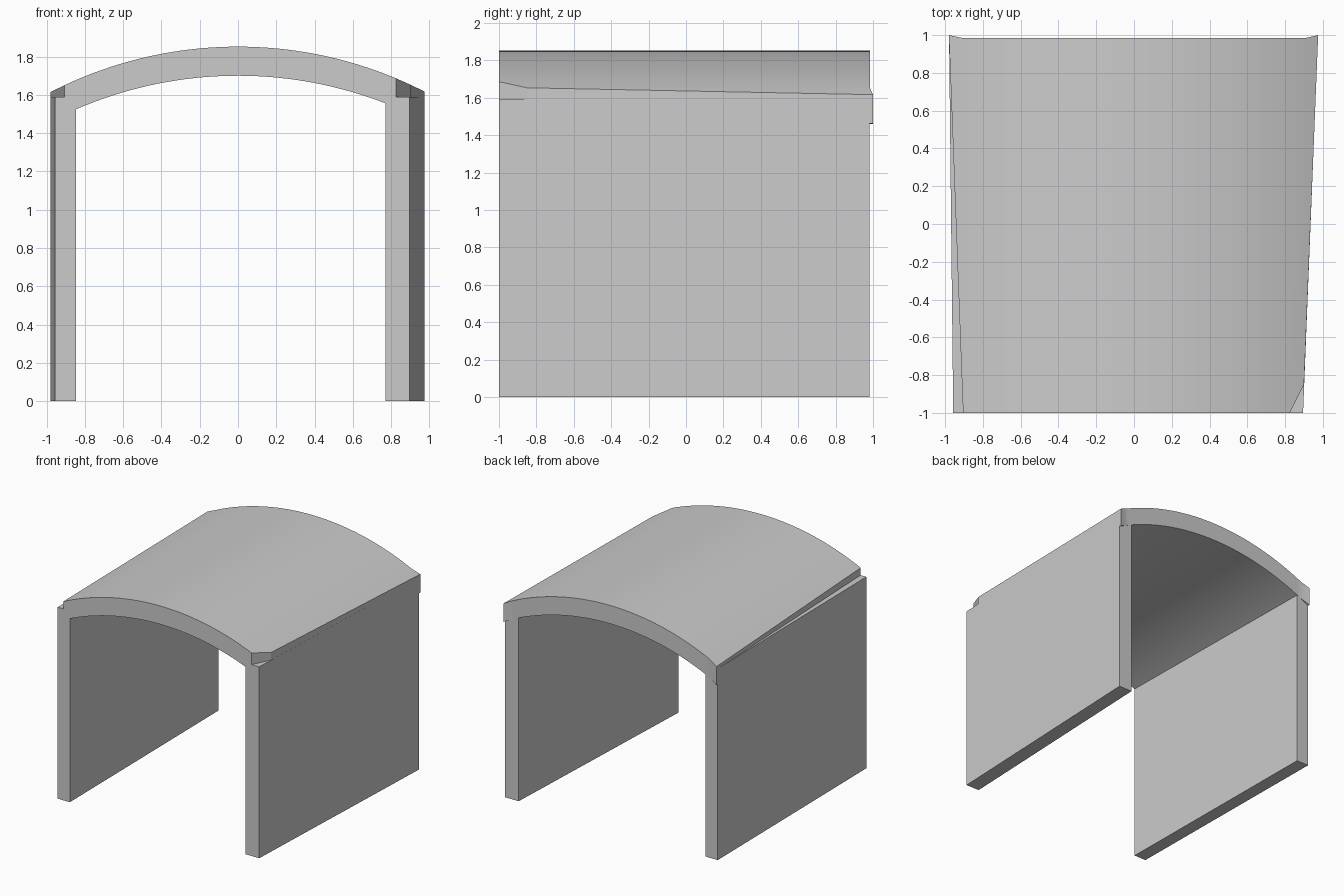
import bpy, bmesh, math

if "Cube" in bpy.data.objects:
    bpy.data.objects.remove(bpy.data.objects["Cube"])


def finish(name, bm):
    bmesh.ops.remove_doubles(bm, verts=bm.verts, dist=1e-5)
    bmesh.ops.recalc_face_normals(bm, faces=bm.faces)
    mesh = bpy.data.meshes.new(name)
    bm.to_mesh(mesh)
    bm.free()
    ob = bpy.data.objects.new(name, mesh)
    bpy.context.collection.objects.link(ob)
    return ob


def prism(name, outline, z0, z1):
    """Extrude a plan outline from z0 up to z1."""
    bm = bmesh.new()
    face = bm.faces.new([bm.verts.new((x, y, z0)) for x, y in outline])
    ext = bmesh.ops.extrude_face_region(bm, geom=[face])["geom"]
    bmesh.ops.translate(bm, vec=(0, 0, z1 - z0),
                        verts=[g for g in ext if isinstance(g, bmesh.types.BMVert)])
    return finish(name, bm)


def lerp_path(path, x):
    for (x0, y0), (x1, y1) in zip(path, path[1:]):
        if x <= x1:
            return y0 + (y1 - y0) * (x - x0) / (x1 - x0)
    return path[-1][1]


def arc(x, top, radius):
    return top - radius + math.sqrt(radius * radius - x * x)


# Side walls, splayed in plan
WALL_TOP = 1.59
prism("left_wall", [(-0.957, -1), (-0.845, -1), (-0.865, 0.982), (-0.979, 0.982)], 0, WALL_TOP)
prism("right_wall", [(0.77, -1), (0.895, -1), (0.974, 0.982), (0.85, 0.982)], 0, WALL_TOP)

# Arched roof slab: plan outline split into front and back edges
FRONT = [(-0.98, 1), (-0.905, -1), (0.825, -1), (0.90, -0.85), (0.975, 1)]
BACK = [(-0.98, 1), (-0.905, 0.984), (0.905, 0.984), (0.975, 1)]
xs = sorted({p[0] for p in FRONT + BACK} | {-0.905 + 1.73 * i / 36 for i in range(1, 36)})
bm = bmesh.new()
rings = []
for x in xs:
    yf, yb = lerp_path(FRONT, x), lerp_path(BACK, x)
    zi, zo = arc(x, 1.70, 2.13), arc(x, 1.852, 2.14)
    rings.append([bm.verts.new(p) for p in
                  ((x, yf, zi), (x, yf, zo), (x, yb, zo), (x, yb, zi))])
for a, b in zip(rings, rings[1:]):
    for i in range(4):
        j = (i + 1) % 4
        bm.faces.new((a[i], a[j], b[j], b[i]))
roof = finish("arched_roof", bm)

# Smooth vault with sharp rims
bpy.context.view_layer.objects.active = roof
roof.select_set(True)
bpy.ops.object.shade_smooth_by_angle(angle=math.radians(20))
